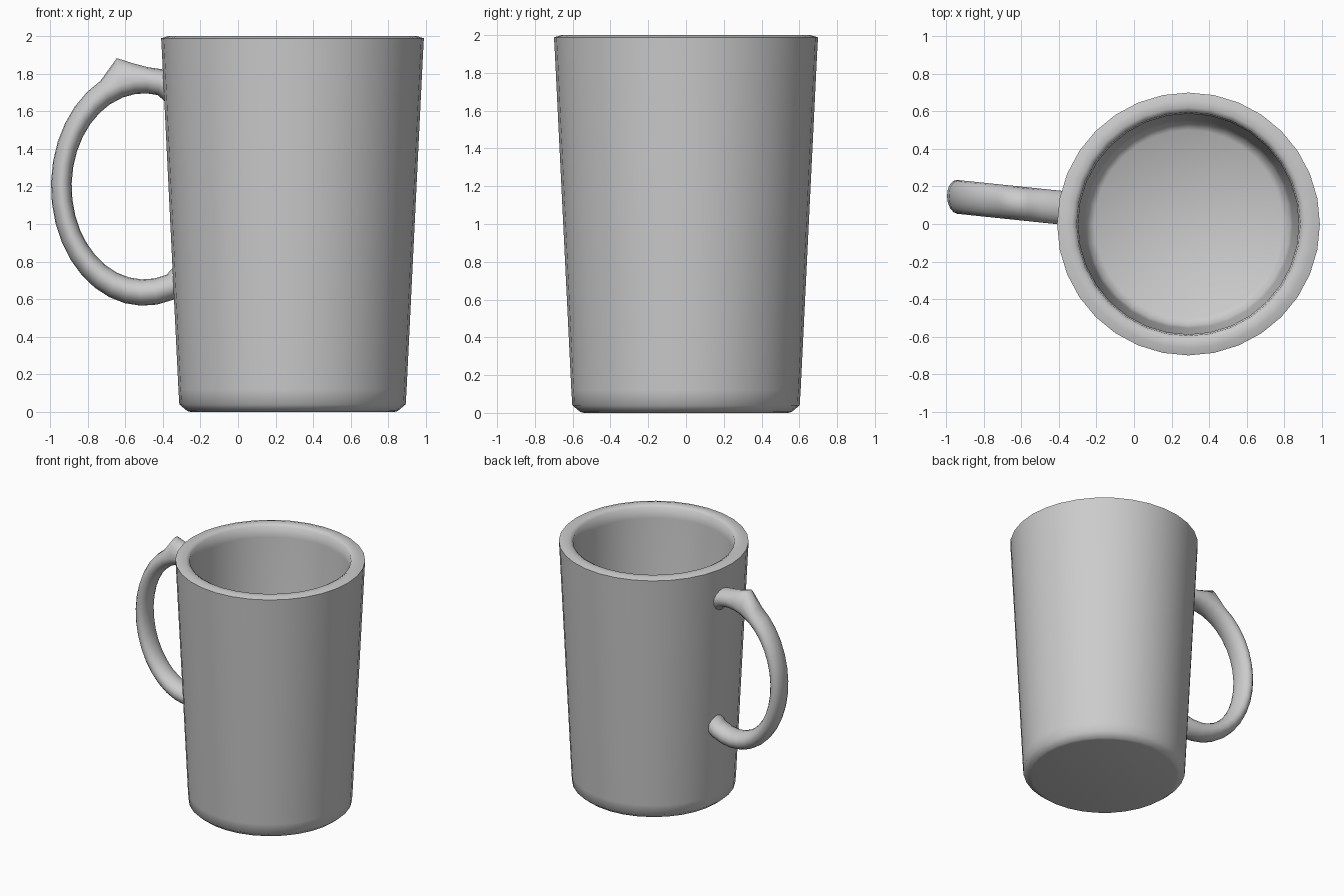
import bpy, bmesh
from math import sin, cos, pi, radians

if "Cube" in bpy.data.objects:
    bpy.data.objects.remove(bpy.data.objects["Cube"])

CUP_X = 0.29


def finish(name, rings, close_ends=True):
    """Bridge a list of equal-length point rings into a smooth tube."""
    bm = bmesh.new()
    loops = [[bm.verts.new(p) for p in ring] for ring in rings]
    n = len(loops[0])
    for a, b in zip(loops, loops[1:]):
        for i in range(n):
            j = (i + 1) % n
            bm.faces.new((a[i], a[j], b[j], b[i]))
    if close_ends:
        bm.faces.new(loops[0])
        bm.faces.new(loops[-1])
    bmesh.ops.recalc_face_normals(bm, faces=bm.faces)
    mesh = bpy.data.meshes.new(name)
    bm.to_mesh(mesh)
    bm.free()
    obj = bpy.data.objects.new(name, mesh)
    bpy.context.collection.objects.link(obj)
    bpy.context.view_layer.objects.active = obj
    obj.select_set(True)
    bpy.ops.object.shade_smooth_by_angle(angle=radians(75))
    obj.select_set(False)
    return obj


# Cup body: outer wall, rounded rim, inner wall and floor
profile = [(0.54, 0.0), (0.56, 0.005), (0.602, 0.04), (0.607, 0.12),
           (0.694, 1.90), (0.699, 1.988), (0.66, 2.0), (0.62, 2.0),
           (0.595, 1.985), (0.587, 1.90), (0.555, 0.20), (0.54, 0.13), (0.50, 0.10)]
SIDES = 32
finish("cup_body", [[(CUP_X + r * cos(2 * pi * i / SIDES), r * sin(2 * pi * i / SIDES), z)
                     for i in range(SIDES)] for r, z in profile])

# Handle: oval section swept along an ellipse, with a small thumb rest on top
lifts = {97: 0.025, 107: 0.075}
angles = [71, 79, 88, 97, 107, 118] + list(range(128, 289, 10)) + [296]
SECTION = 16
rings = []
for a in angles:
    t = radians(a)
    flare = 0.03 if a in (71, 296) else 0.0
    ring = []
    for k in range(SECTION):
        p = 2 * pi * k / SECTION
        out = cos(p)
        x = -0.5 + (0.44 + 0.055 * out) * cos(t)
        z = 1.2 + (0.565 + 0.07 * out) * sin(t)
        if out > 0:
            z += lifts.get(a, 0.0) * out
        else:
            z += flare * out * (1 if sin(t) > 0 else -1)
        y = 0.088 - (x + 0.4) * 0.104 + 0.09 * sin(p)
        ring.append((x, y, z))
    rings.append(ring)
finish("handle", rings)
